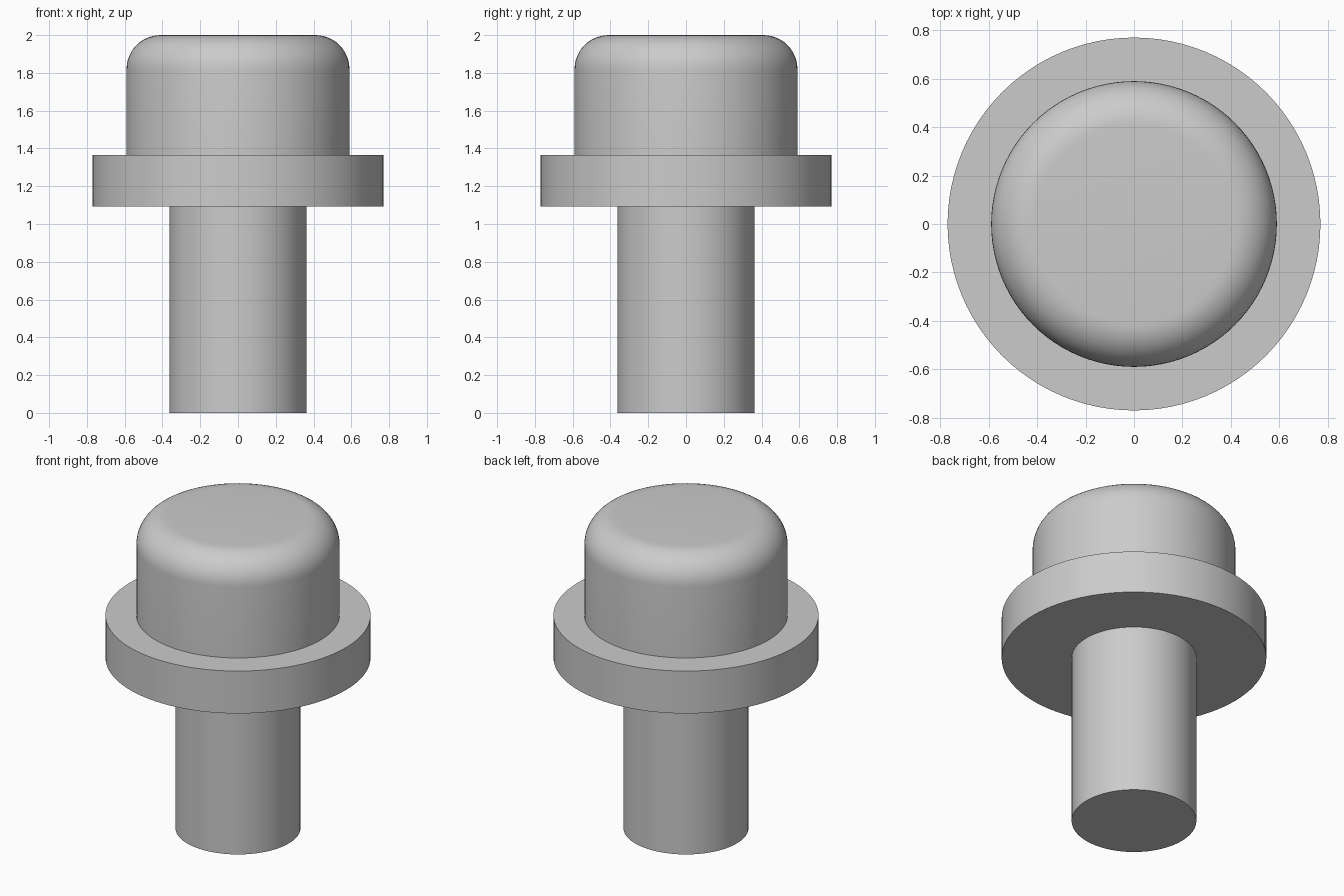
import bpy, bmesh, math

if "Cube" in bpy.data.objects:
    bpy.data.objects.remove(bpy.data.objects["Cube"], do_unlink=True)

SIDES = 96

grey = bpy.data.materials.new("plain grey")
grey.use_nodes = True
COLOUR = (0.6, 0.6, 0.6, 1)
grey.diffuse_color = COLOUR
grey.node_tree.nodes["Principled BSDF"].inputs["Base Color"].default_value = COLOUR


def cylinder(name, radius, bottom, top, rounding=0):
    """Upright capped cylinder, optionally with a rounded top rim."""
    bm = bmesh.new()
    bmesh.ops.create_cone(bm, cap_ends=True, segments=SIDES,
                          radius1=radius, radius2=radius, depth=top - bottom)
    bmesh.ops.translate(bm, verts=bm.verts, vec=(0, 0, (top + bottom) / 2))
    if rounding:
        rim = [e for e in bm.edges if all(v.co.z > top - 0.001 for v in e.verts)]
        bmesh.ops.bevel(bm, geom=rim, offset=rounding, segments=12,
                        profile=0.5, affect='EDGES')
    mesh = bpy.data.meshes.new(name)
    bm.to_mesh(mesh)
    bm.free()
    mesh.materials.append(grey)
    obj = bpy.data.objects.new(name, mesh)
    bpy.context.collection.objects.link(obj)
    bpy.ops.object.select_all(action='DESELECT')
    obj.select_set(True)
    bpy.context.view_layer.objects.active = obj
    bpy.ops.object.shade_smooth_by_angle(angle=math.radians(30))
    return obj


# Stem, wide collar and rounded cap stacked on one axis
cylinder("stem", 0.363, 0, 1.093)
cylinder("collar", 0.77, 1.093, 1.365)
cylinder("cap", 0.59, 1.365, 2, rounding=0.18)
